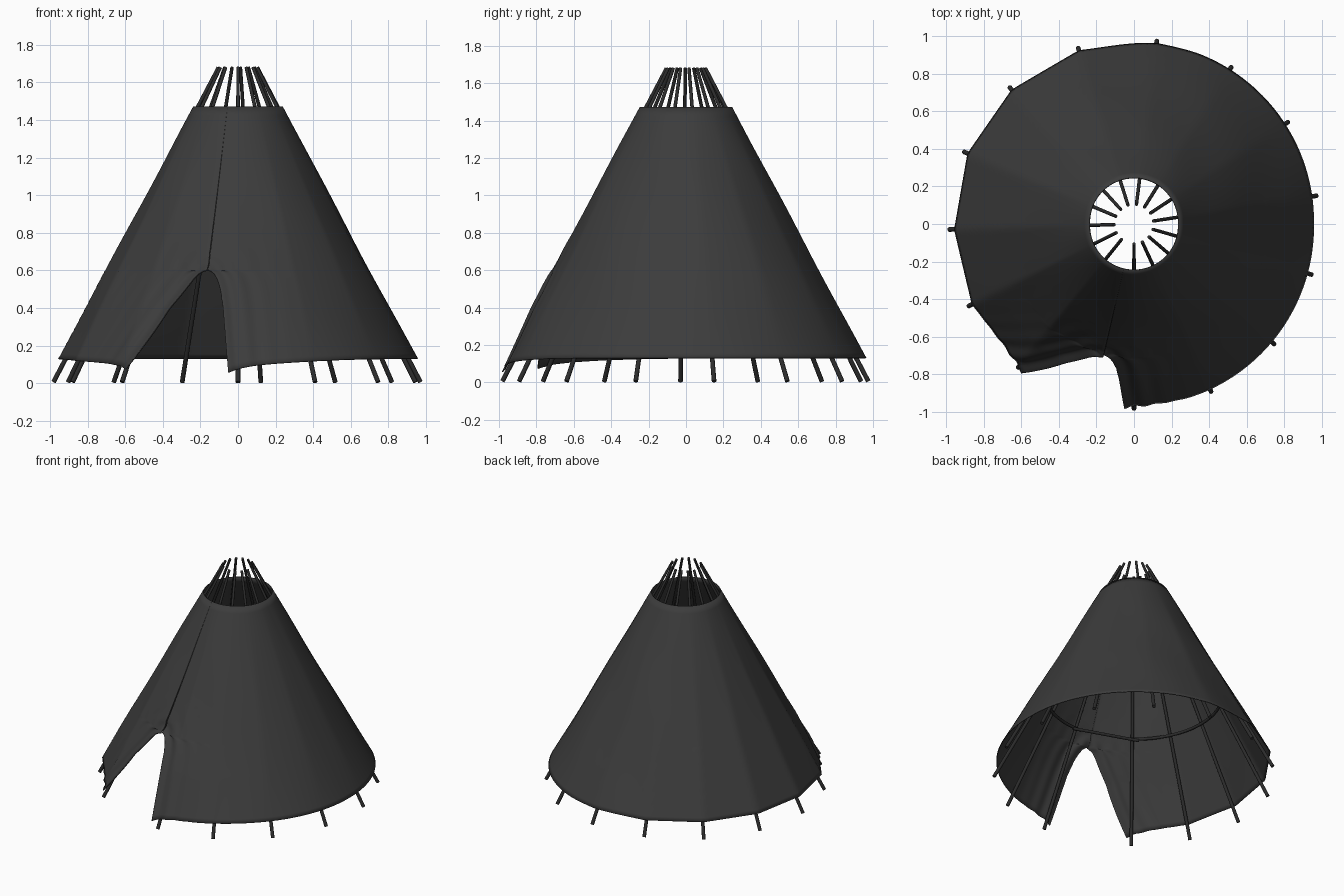
import bpy, bmesh
from math import sin, cos, pi, radians, hypot, exp
from mathutils import Vector

if "Cube" in bpy.data.objects:
    bpy.data.objects.remove(bpy.data.objects["Cube"])


def material(name, c):
    m = bpy.data.materials.new(name)
    m.diffuse_color = (c, c, c, 1)
    m.use_nodes = True
    m.node_tree.nodes["Principled BSDF"].inputs["Base Color"].default_value = m.diffuse_color
    return m


cloth_mat = material("dark_cloth", 0.045)
pole_mat = material("dark_wood", 0.025)
STEP = 24.7                       # degrees between poles, wider gap at the door
POLES = [-90 + STEP * i for i in range(14)]
APEX = 0.60                       # top of the door opening


def polar(r, deg, z):
    return Vector((r * cos(radians(deg)), r * sin(radians(deg)), z))


def add_object(name, bm, mat):
    me = bpy.data.meshes.new(name)
    bm.to_mesh(me)
    bm.free()
    ob = bpy.data.objects.new(name, me)
    bpy.context.collection.objects.link(ob)
    me.materials.append(mat)
    return ob


def smooth(ob):
    bpy.ops.object.select_all(action='DESELECT')
    bpy.context.view_layer.objects.active = ob
    ob.select_set(True)
    bpy.ops.object.shade_smooth_by_angle(angle=radians(40))


def rod(name, a, b, r1, r2):
    bm = bmesh.new()
    d = b - a
    bmesh.ops.create_cone(bm, cap_ends=True, segments=12, radius1=r1, radius2=r2, depth=d.length)
    bmesh.ops.rotate(bm, verts=bm.verts, matrix=Vector((0, 0, 1)).rotation_difference(d).to_matrix())
    bmesh.ops.translate(bm, verts=bm.verts, vec=(a + b) / 2)
    smooth(add_object(name, bm, pole_mat))


# Leaning poles
for i, a in enumerate(POLES):
    rod(f"pole_{i + 1}", polar(0.982, a, 0.006), polar(0.105, a, 1.68), 0.0125, 0.009)

# Inner hoop, open at the door, with a straight crossbar
cu = bpy.data.curves.new("inner_hoop", 'CURVE')
cu.dimensions = '3D'
cu.bevel_depth = 0.011
cu.bevel_resolution = 2
sp = cu.splines.new('POLY')
n = 90
sp.points.add(n)
for i in range(n + 1):
    sp.points[i].co = (*polar(0.62, -93 + 327 * i / n, 0.66), 1)
hoop = bpy.data.objects.new("inner_hoop", cu)
bpy.context.collection.objects.link(hoop)
cu.materials.append(pole_mat)
p, q = polar(0.615, -86, 0.645), polar(0.615, 227, 0.645)
rod("door_crossbar", p, q, 0.011, 0.011)

# Door edges: height, left angle, right angle
DOOR = [(0.13, 233, 267), (0.3, 240, 265.5), (0.4, 244, 264.5), (0.5, 249, 263),
        (0.55, 251.5, 261.5), (0.58, 253.5, 260), (0.595, 255.5, 258.5), (0.6, 257, 257)]


def door_edges(z):
    for (z0, l0, r0), (z1, l1, r1) in zip(DOOR, DOOR[1:]):
        if z <= z1:
            t = (z - z0) / (z1 - z0)
            return l0 + (l1 - l0) * t, r0 + (r1 - r0) * t - 360
    return 257, -103


def cloth_point(z, t):
    left, right = door_edges(z)
    a = right + (left - right) * t
    h = (z - 0.13) / 1.34
    s = abs(sin(radians(a)))
    r = (0.955 + 0.013 * s) * (1 - h) + (0.236 + 0.009 * s) * h
    # taut flat panels between poles, strongest on the left side
    phi = (a + 90) % STEP - STEP / 2
    sag = cos(radians(STEP / 2)) / cos(radians(phi)) - 1
    w = min(1, max(0, 0.5 - 1.4 * cos(radians(a))))
    r *= 1 + sag * (w * (1 - h ** 3) + (1 - w) * 0.6 * 4 * h * max(0, 1 - h) * 0.7)
    # gathered folds following the door edge
    side = min(a - right, left - a)
    d = radians(side) * r * 0.8
    if z > APEX:
        d = hypot(d, z - APEX)
    low = min(1, max(0, (APEX - z) / 0.47))
    r += 0.012 * cos(2 * pi * d / 0.09) * exp(-d / 0.09)
    on_left = a > 100
    r += (0.022 if on_left else 0.008) * low * exp(-d / 0.05)
    # gentle ripple of the fabric
    r += 0.003 * sin(radians(5 * a) + 7 * z) * 4 * h * max(0, 1 - h)
    # hem drops near the door
    drop = (0.045 * exp(-d / 0.07) + 0.03 * exp(-(d / 0.4) ** 2)) * max(0, 1 - h * 5)
    if on_left:
        drop *= 0.75
    return polar(r, a, z - drop)


# Cloth cover
rows = [0.13 + 0.37 * i / 14 for i in range(15)]
rows += [0.525, 0.55, 0.565, 0.58, 0.588, 0.595, 0.6, 0.61, 0.625, 0.64, 0.66, 0.68, 0.71]
rows += [0.71 + 0.76 * i / 16 for i in range(1, 17)]
COLS = 280
bm = bmesh.new()
grid = []
for z in rows:
    line = []
    for j in range(COLS + 1):
        u = j / COLS
        line.append(bm.verts.new(cloth_point(z, u - 0.8 * sin(2 * pi * u) / (2 * pi))))
    grid.append(line)
for lo, hi in zip(grid, grid[1:]):
    for j in range(COLS):
        bm.faces.new((lo[j], lo[j + 1], hi[j + 1], hi[j]))
bmesh.ops.remove_doubles(bm, verts=bm.verts, dist=0.0002)
bmesh.ops.recalc_face_normals(bm, faces=bm.faces)
cover = add_object("cloth_cover", bm, cloth_mat)
smooth(cover)
mod = cover.modifiers.new("thickness", 'SOLIDIFY')
mod.thickness = 0.006
mod.offset = 0
